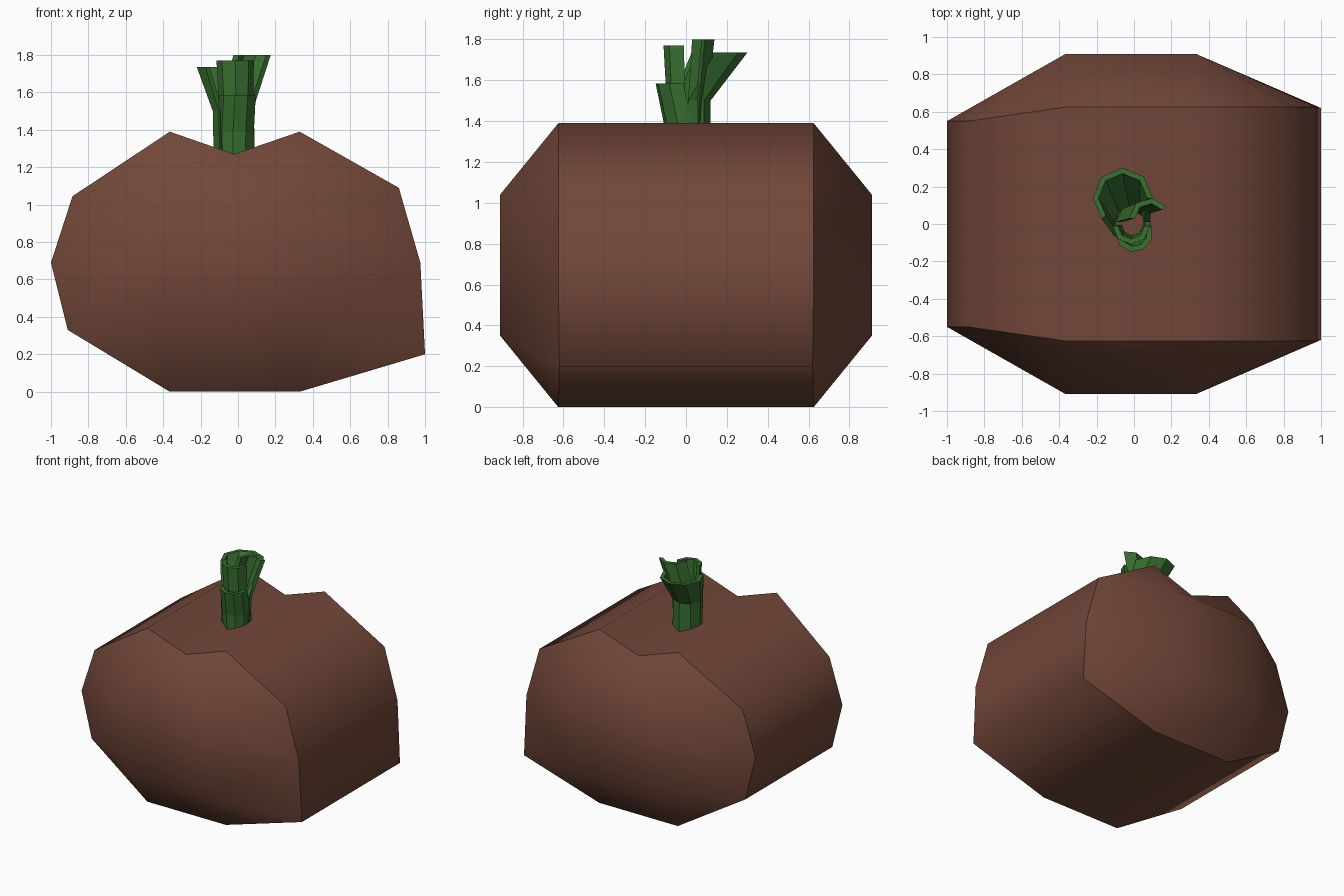
import bpy, bmesh
from math import cos, sin, radians

if "Cube" in bpy.data.objects:
    bpy.data.objects.remove(bpy.data.objects["Cube"])


def material(name, color):
    m = bpy.data.materials.new(name)
    m.diffuse_color = (*color, 1)
    m.use_nodes = True
    m.node_tree.nodes["Principled BSDF"].inputs["Base Color"].default_value = m.diffuse_color
    return m


def make_object(name, bm, mat):
    bmesh.ops.recalc_face_normals(bm, faces=bm.faces)
    me = bpy.data.meshes.new(name)
    bm.to_mesh(me)
    bm.free()
    me.materials.append(mat)
    ob = bpy.data.objects.new(name, me)
    bpy.context.collection.objects.link(ob)
    return ob


brown = material("brown_skin", (0.165, 0.062, 0.04))
green = material("green_stalk", (0.04, 0.16, 0.03))

# Body: lengthwise profile (x, z, half depth) with a groove on top
profile = [(-0.365, 1.39, 0.625), (-0.02, 1.27, 0.625), (0.33, 1.39, 0.625),
           (0.86, 1.09, 0.625), (0.975, 0.69, 0.625), (1.0, 0.2, 0.62),
           (0.33, 0.0, 0.625), (-0.365, 0.0, 0.625), (-0.91, 0.33, 0.55),
           (-1.0, 0.69, 0.55), (-0.885, 1.045, 0.55)]
# Inner end face: top left, top right, bottom right, bottom left
inner = [(-0.365, 1.04), (0.33, 1.04), (0.33, 0.35), (-0.365, 0.35)]
# End-face corner that each profile point leads to
corner = [0, 0, 1, 1, 1, 2, 2, 3, 3, 0, 0]

bm = bmesh.new()
n = len(profile)
rings = []
for side in (-1, 1):
    ring = [bm.verts.new((x, side * d, z)) for x, z, d in profile]
    cap = [bm.verts.new((x, side * 0.91, z)) for x, z in inner]
    bm.faces.new(cap)
    for i in range(n):
        j = (i + 1) % n
        a, b = cap[corner[i]], cap[corner[j]]
        bm.faces.new([ring[i], ring[j], b] + ([a] if a != b else []))
    rings.append(ring)
for i in range(n):
    j = (i + 1) % n
    bm.faces.new((rings[0][i], rings[0][j], rings[1][j], rings[1][i]))
for f in bm.faces:
    f.smooth = True
for ring in rings:  # crisp rim between the sides and the rounded ends
    for i in range(n):
        bm.edges.get((ring[i], ring[(i + 1) % n])).smooth = False
make_object("body", bm, brown)


# Stalks: curled open shells lofted through rings of (x, y, z, radius)
def stalk(name, start, end, steps, sections, thickness=0.03):
    bm = bmesh.new()
    rows = []
    for x, y, z, r in sections:
        row = []
        for k in range(steps + 1):
            a = radians(start + (end - start) * k / steps)
            row.append([bm.verts.new((x + q * cos(a), y + q * sin(a), z))
                        for q in (r, r - thickness)])
        rows.append(row)
    for lo, hi in zip(rows, rows[1:]):
        for k in range(steps):
            for s in (0, 1):
                bm.faces.new((lo[k][s], lo[k + 1][s], hi[k + 1][s], hi[k][s]))
        for k in (0, steps):
            bm.faces.new((lo[k][0], lo[k][1], hi[k][1], hi[k][0]))
    for row in (rows[0], rows[-1]):
        for k in range(steps):
            bm.faces.new((row[k][0], row[k + 1][0], row[k + 1][1], row[k][1]))
    make_object(name, bm, green)


stalk("back_stalk", 0, 225, 5, [(-0.02, 0.01, 1.25, 0.11),
      (-0.025, 0.01, 1.5, 0.11), (-0.06, 0.14, 1.735, 0.16)])
stalk("front_short_stalk", 180, 382, 5, [(-0.01, -0.01, 1.25, 0.095),
      (-0.01, -0.01, 1.39, 0.1), (0.0, -0.05, 1.585, 0.1)])
stalk("front_tall_stalk", 180, 360, 4, [(-0.01, -0.005, 1.25, 0.085),
      (-0.01, -0.005, 1.5, 0.09), (-0.015, -0.01, 1.77, 0.1)])
stalk("right_stalk", 35, 180, 3, [(-0.01, 0.01, 1.25, 0.09),
      (0.0, 0.01, 1.5, 0.095), (0.085, 0.03, 1.8, 0.11)])
